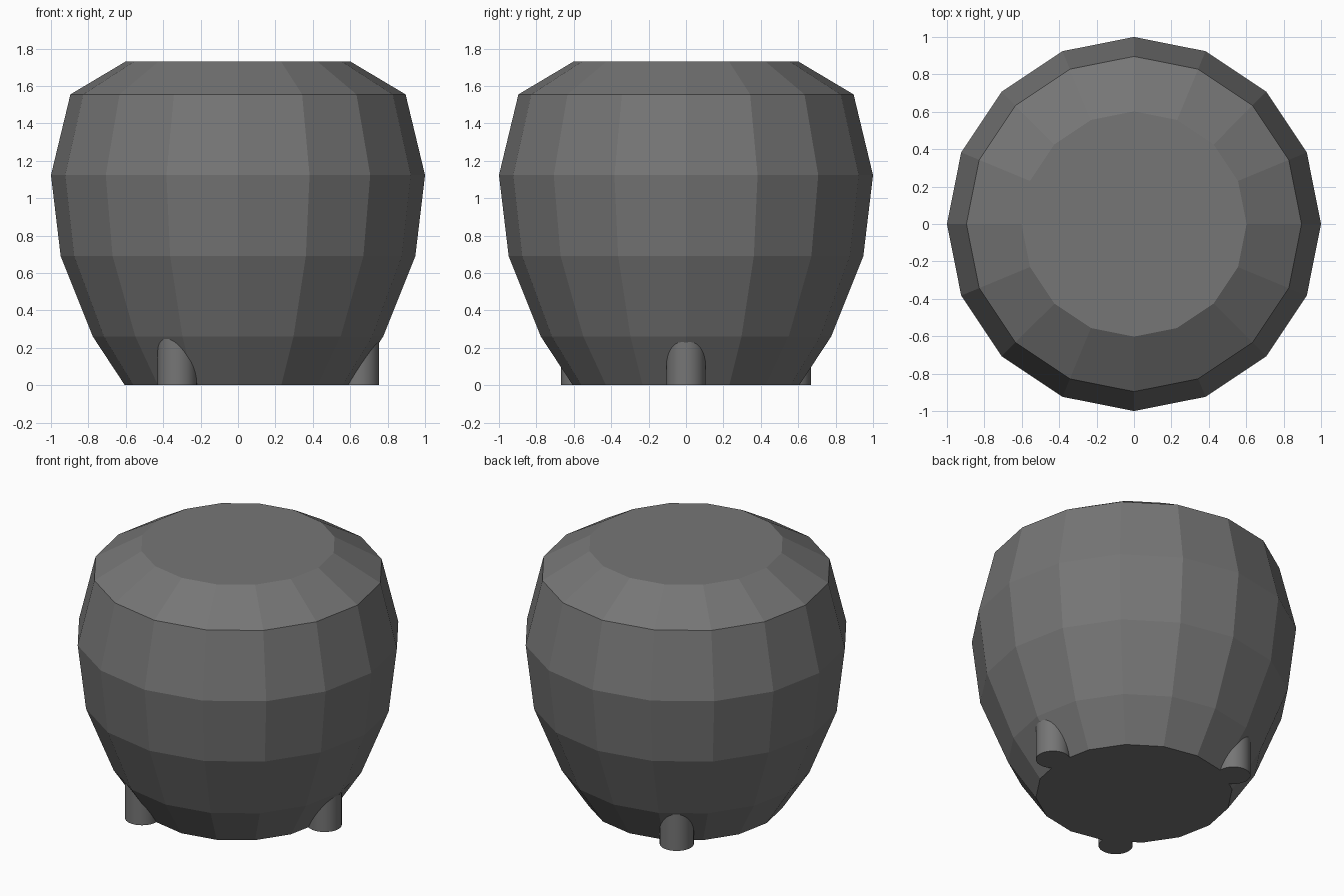
import bpy, bmesh, math

if "Cube" in bpy.data.objects:
    bpy.data.objects.remove(bpy.data.objects["Cube"])

iron = bpy.data.materials.new("dark_grey")
iron.diffuse_color = (0.18, 0.18, 0.18, 1)
iron.use_nodes = True
iron.node_tree.nodes["Principled BSDF"].inputs["Base Color"].default_value = iron.diffuse_color


def lathe(name, profile, sides, cap_bottom, cap_top, centre=(0, 0, 0)):
    """Spin a (radius, height) profile around z, with optional flat ends."""
    bm = bmesh.new()
    rings = [[bm.verts.new((r * math.cos(2 * math.pi * i / sides),
                            r * math.sin(2 * math.pi * i / sides), z))
              for i in range(sides)] for r, z in profile]
    for low, high in zip(rings, rings[1:]):
        for i in range(sides):
            j = (i + 1) % sides
            bm.faces.new((low[i], low[j], high[j], high[i]))
    if cap_bottom:
        bm.faces.new(rings[0][::-1])
    if cap_top:
        bm.faces.new(rings[-1])
    mesh = bpy.data.meshes.new(name)
    bm.to_mesh(mesh)
    bm.free()
    mesh.materials.append(iron)
    obj = bpy.data.objects.new(name, mesh)
    obj.location = centre
    bpy.context.collection.objects.link(obj)
    return obj


# Faceted pot body
lathe("pot_body", [(0.605, 0), (0.776, 0.26), (0.948, 0.69), (1.0, 1.123), (0.896, 1.555)],
      16, True, False)

# Sloping shoulder and flat top
lathe("pot_top", [(0.896, 1.555), (0.602, 1.73)], 16, False, True)

# Three round legs, tops buried in the body
for n in range(3):
    a = 2 * math.pi * n / 3
    leg = lathe(f"leg_{n + 1}", [(0.105, 0), (0.105, 0.3)], 32, True, True,
                (0.65 * math.cos(a), 0.65 * math.sin(a), 0))
    # Smooth sides, flat ends
    for face in leg.data.polygons:
        face.use_smooth = len(face.vertices) == 4
